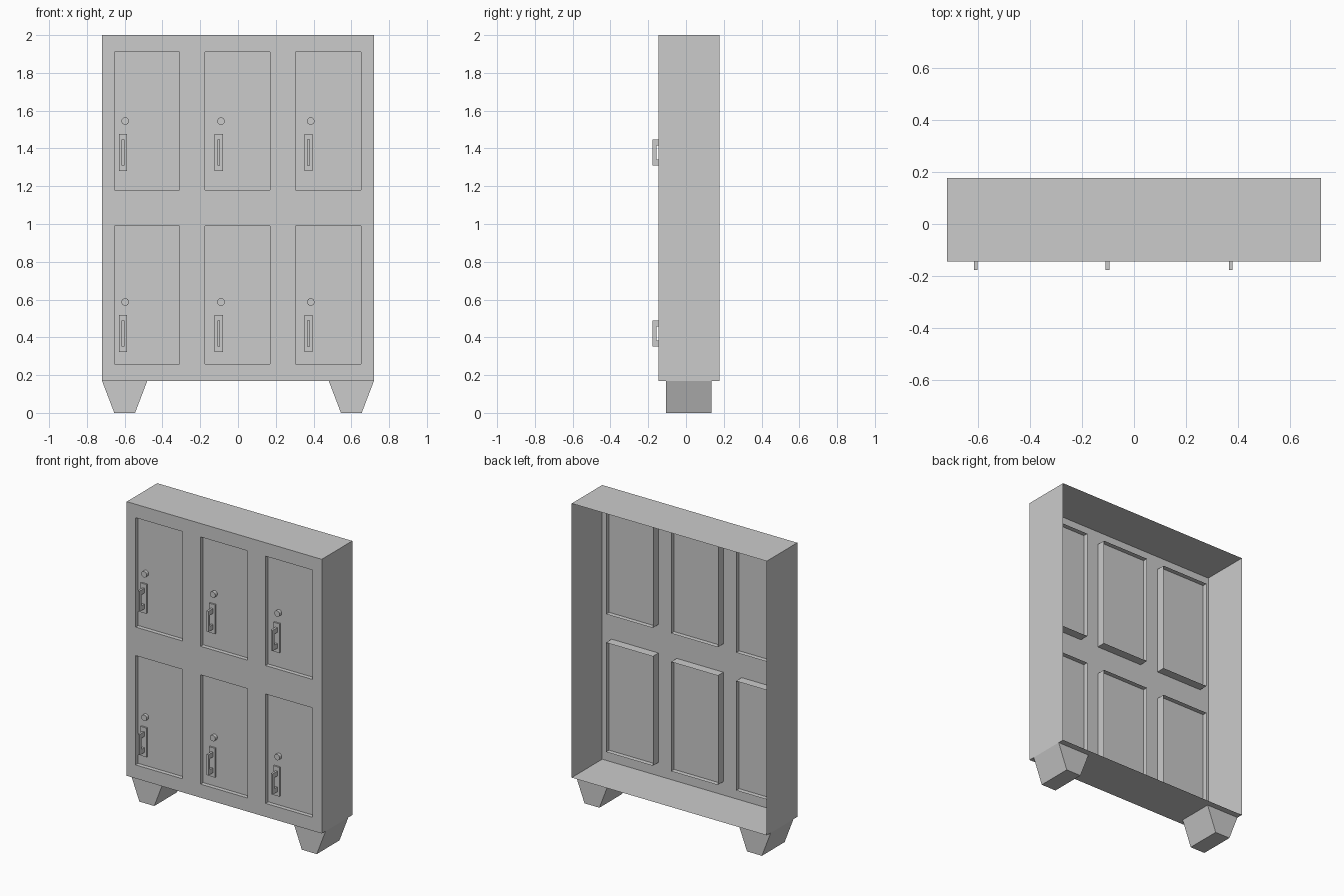
import bpy, bmesh, math
from mathutils import Matrix

if "Cube" in bpy.data.objects:
    bpy.data.objects.remove(bpy.data.objects["Cube"])

FRONT, BACK = -0.145, 0.177      # cabinet depth
PANEL, RIM = -0.117, -0.085      # door face and rear edge of door frame
X, Z0, Z1 = 0.72, 0.17, 2.0
DOORS_X = [(-0.655, -0.31), (-0.175, 0.17), (0.305, 0.65)]
DOORS_Z = [(0.26, 0.99), (1.18, 1.91)]
HANDLES_X = [-0.609, -0.102, 0.373]
HANDLES_Z = [0.42, 1.378]


def finish(name, bm, recalc=True):
    bmesh.ops.remove_doubles(bm, verts=bm.verts, dist=1e-5)
    if recalc:
        bmesh.ops.recalc_face_normals(bm, faces=bm.faces)
    me = bpy.data.meshes.new(name)
    bm.to_mesh(me)
    bm.free()
    ob = bpy.data.objects.new(name, me)
    bpy.context.collection.objects.link(ob)
    return ob


def quad(bm, *pts):
    bm.faces.new([bm.verts.new(p) for p in pts])


def rect_y(bm, x0, x1, z0, z1, y):
    quad(bm, (x0, y, z0), (x1, y, z0), (x1, y, z1), (x0, y, z1))


def tube_y(bm, x0, x1, z0, z1, y0, y1):
    # four walls running front to back
    c = [(x0, z0), (x1, z0), (x1, z1), (x0, z1)]
    for (ax, az), (bx, bz) in zip(c, c[1:] + c[:1]):
        quad(bm, (ax, y0, az), (ax, y1, az), (bx, y1, bz), (bx, y0, bz))


def prism(name, profile, a, b, place):
    # closed profile extruded between two positions
    bm = bmesh.new()
    lo = [bm.verts.new(place(u, v, a)) for u, v in profile]
    hi = [bm.verts.new(place(u, v, b)) for u, v in profile]
    bm.faces.new(lo)
    bm.faces.new(hi[::-1])
    n = len(profile)
    for i in range(n):
        j = (i + 1) % n
        bm.faces.new((lo[i], hi[i], hi[j], lo[j]))
    return finish(name, bm)


# Cabinet shell: open back, front sheet with door openings
bm = bmesh.new()
xs = [-X] + [v for d in DOORS_X for v in d] + [X]
zs = [Z0] + [v for d in DOORS_Z for v in d] + [Z1]
for i in range(len(xs) - 1):
    for j in range(len(zs) - 1):
        if not (i % 2 and j % 2):
            rect_y(bm, xs[i], xs[i + 1], zs[j], zs[j + 1], FRONT)
for a, b in zip(xs, xs[1:]):
    quad(bm, (a, FRONT, Z1), (b, FRONT, Z1), (b, BACK, Z1), (a, BACK, Z1))
    quad(bm, (a, FRONT, Z0), (a, BACK, Z0), (b, BACK, Z0), (b, FRONT, Z0))
for a, b in zip(zs, zs[1:]):
    quad(bm, (X, FRONT, a), (X, BACK, a), (X, BACK, b), (X, FRONT, b))
    quad(bm, (-X, FRONT, a), (-X, FRONT, b), (-X, BACK, b), (-X, BACK, a))
finish("cabinet_shell", bm, recalc=False)

# Tapered feet
for s, side in ((-1, "left"), (1, "right")):
    prof = [(s * 0.72, Z0), (s * 0.655, 0), (s * 0.545, 0), (s * 0.48, Z0)]
    prism("foot_" + side, prof, -0.105, 0.135, lambda u, v, w: (u, w, v))

for r, (z0, z1) in enumerate(DOORS_Z):
    for c, (x0, x1) in enumerate(DOORS_X):
        tag = f"_{r}_{c}"
        hx, hz = HANDLES_X[c], HANDLES_Z[r]

        # Door frame and inset door panel
        bm = bmesh.new()
        tube_y(bm, x0, x1, z0, z1, FRONT, RIM)
        finish("door_frame" + tag, bm, recalc=False)
        bm = bmesh.new()
        rect_y(bm, x0, x1, z0, z1, PANEL)
        finish("door_panel" + tag, bm, recalc=False)

        # Handle backplate
        w, h = 0.022, 0.0975
        plate = [(hx - w, hz - h), (hx + w, hz - h), (hx + w, hz + h), (hx - w, hz + h)]
        prism("handle_plate" + tag, plate, PANEL - 0.011, PANEL,
              lambda u, v, k: (u, k, v))

        # Bracket-shaped pull, profile in (y, z)
        y0, y1, yb = -0.177, -0.157, PANEL - 0.011
        pull = [(y0, -0.069), (yb, -0.069), (yb, -0.037), (y1, -0.037),
                (y1, 0.037), (yb, 0.037), (yb, 0.069), (y0, 0.069)]
        prism("handle_pull" + tag, pull, hx - 0.007, hx + 0.007,
              lambda u, v, k: (k, u, hz + v))

        # Round lock
        bm = bmesh.new()
        bmesh.ops.create_cone(
            bm, cap_ends=True, segments=16, radius1=0.02, radius2=0.02, depth=0.022,
            matrix=Matrix.Translation((hx + 0.012, PANEL - 0.011, hz + 0.167))
            @ Matrix.Rotation(math.pi / 2, 4, 'X'))
        finish("lock" + tag, bm)
